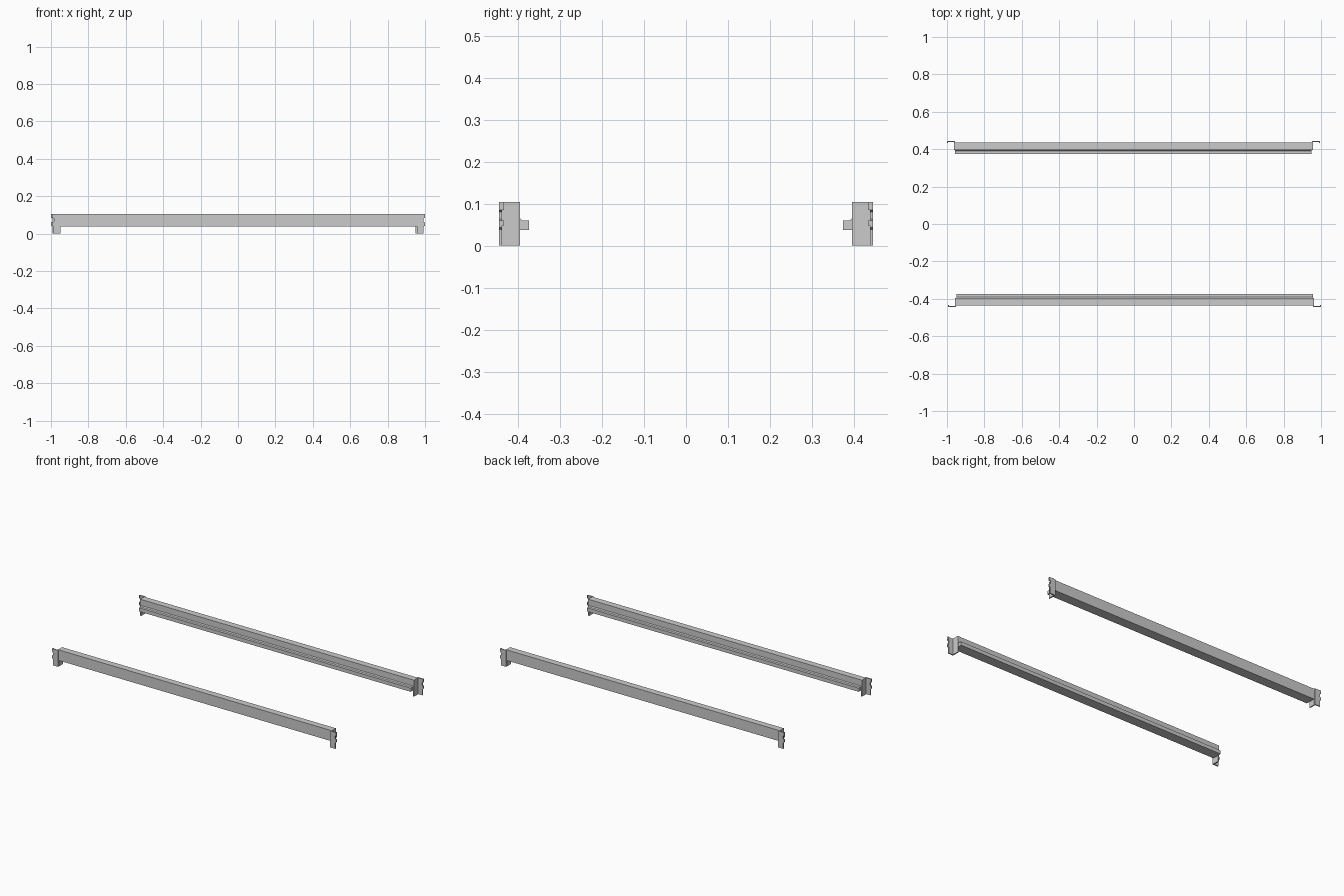
import bpy, bmesh
from math import pi
from mathutils import Matrix

if "Cube" in bpy.data.objects:
    bpy.data.objects.remove(bpy.data.objects["Cube"])


def prism(bm, points, axis, lo, hi):
    """Extrude a closed 2D outline along the x axis (y,z points) or y axis (x,z points)."""
    def co(p, t):
        return (t, p[0], p[1]) if axis == 'x' else (p[0], t, p[1])
    face = bm.faces.new([bm.verts.new(co(p, lo)) for p in points])
    new = bmesh.ops.extrude_face_region(bm, geom=[face])['geom']
    delta = (hi - lo, 0, 0) if axis == 'x' else (0, hi - lo, 0)
    bmesh.ops.translate(bm, vec=delta, verts=[v for v in new if isinstance(v, bmesh.types.BMVert)])


def rect(a0, a1, z0, z1):
    return [(a0, z0), (a1, z0), (a1, z1), (a0, z1)]


def finish(bm, name, matrix):
    bmesh.ops.transform(bm, matrix=matrix, verts=bm.verts)
    bmesh.ops.recalc_face_normals(bm, faces=bm.faces)
    mesh = bpy.data.meshes.new(name)
    bm.to_mesh(mesh)
    bm.free()
    bpy.context.collection.objects.link(bpy.data.objects.new(name, mesh))


TOP = 0.104

# Stepped beam section (y, z): tall box with a low shelf ledge on the inner side
SECTION = [(-0.437, 0.037), (-0.437, TOP), (-0.396, TOP), (-0.396, 0.066),
           (-0.391, 0.06), (-0.374, 0.06), (-0.374, 0.037)]

# Notched connector flange outline (x, z)
FLANGE = [(0.954, 0), (0.99, 0), (0.99, 0.038), (0.997, 0.043), (0.997, 0.06),
          (0.988, 0.064), (0.988, 0.08), (0.997, 0.085), (0.997, TOP), (0.954, TOP)]

for side, angle in (("front", 0), ("back", pi)):
    place = Matrix.Rotation(angle, 4, 'Z') @ Matrix.Translation((0.003, 0, 0))

    # Long beam
    bm = bmesh.new()
    prism(bm, SECTION, 'x', -0.953, 0.953)
    finish(bm, side + "_beam", place)

    # End brackets: side plate, notched flange and bent hooks
    for end, sx in (("left", -1), ("right", 1)):
        bm = bmesh.new()
        prism(bm, rect(-0.438, -0.395, 0, TOP), 'x', 0.953, 0.960)
        prism(bm, FLANGE, 'y', -0.445, -0.438)
        for z0, z1 in ((0.048, 0.06), (0.085, TOP)):
            prism(bm, rect(-0.438, -0.434, z0, z1), 'x', 0.991, 0.997)
        finish(bm, f"{side}_{end}_bracket", place @ Matrix.Scale(sx, 4, (1, 0, 0)))
